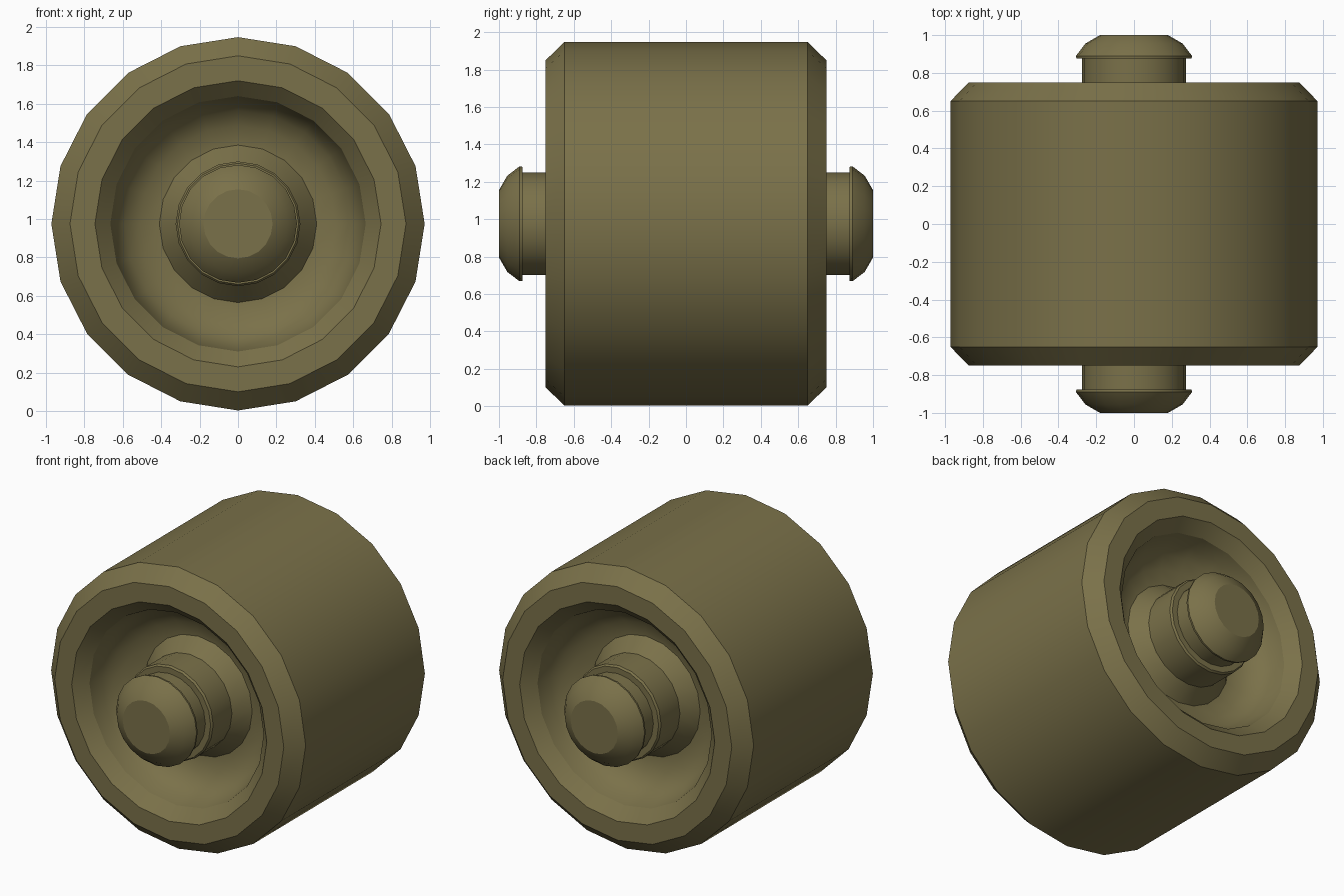
import bpy
import bmesh
import math
from mathutils import Matrix, Vector

SIDES = 20
CENTRE = Vector((0, 0, 0.975))

if "Cube" in bpy.data.objects:
    bpy.data.objects.remove(bpy.data.objects["Cube"], do_unlink=True)

olive = bpy.data.materials.new("olive")
olive.use_nodes = True
olive.diffuse_color = (0.195, 0.165, 0.067, 1)
olive.node_tree.nodes["Principled BSDF"].inputs["Base Color"].default_value = olive.diffuse_color


def lathe(name, profile):
    """Revolve (radius, y) points around the wheel's horizontal axle."""
    bm = bmesh.new()
    verts = [bm.verts.new((0, y, r)) for r, y in profile]
    edges = [bm.edges.new(pair) for pair in zip(verts, verts[1:])]
    bmesh.ops.spin(bm, geom=verts + edges, cent=(0, 0, 0), axis=(0, 1, 0),
                   angle=math.tau, steps=SIDES, use_duplicate=False)
    bmesh.ops.remove_doubles(bm, verts=bm.verts, dist=0.0005)
    bmesh.ops.recalc_face_normals(bm, faces=bm.faces)
    bmesh.ops.transform(bm, matrix=Matrix.Translation(CENTRE), verts=bm.verts)
    mesh = bpy.data.meshes.new(name)
    bm.to_mesh(mesh)
    bm.free()
    mesh.materials.append(olive)
    obj = bpy.data.objects.new(name, mesh)
    bpy.context.collection.objects.link(obj)
    bpy.ops.object.select_all(action="DESELECT")
    obj.select_set(True)
    bpy.context.view_layer.objects.active = obj
    bpy.ops.object.shade_smooth_by_angle(angle=math.radians(30))
    return obj


# Wheel: tread, bevelled rim, inner lip and curved dish, closed at the axis
half = [(0, 0.43), (0.41, 0.43), (0.51, 0.45), (0.59, 0.50), (0.64, 0.57),
        (0.665, 0.67), (0.745, 0.75), (0.875, 0.75), (0.972, 0.65)]
lathe("wheel", half + [(r, -y) for r, y in reversed(half)])

# Hub: flared base and straight sleeve inside each dish
hub = [(0, 0.42), (0.41, 0.43), (0.325, 0.53), (0.325, 0.735),
       (0.315, 0.748), (0, 0.748)]

# Axle end: shaft, collar and rounded cap
axle = [(0, 0.70), (0.275, 0.70), (0.275, 0.875), (0.305, 0.875),
        (0.307, 0.89), (0.258, 0.955), (0.18, 1.0), (0, 1.0)]

for side, sign in (("front", -1), ("back", 1)):
    for part, profile in (("hub", hub), ("axle_cap", axle)):
        lathe(f"{side}_{part}", [(r, sign * y) for r, y in profile])
